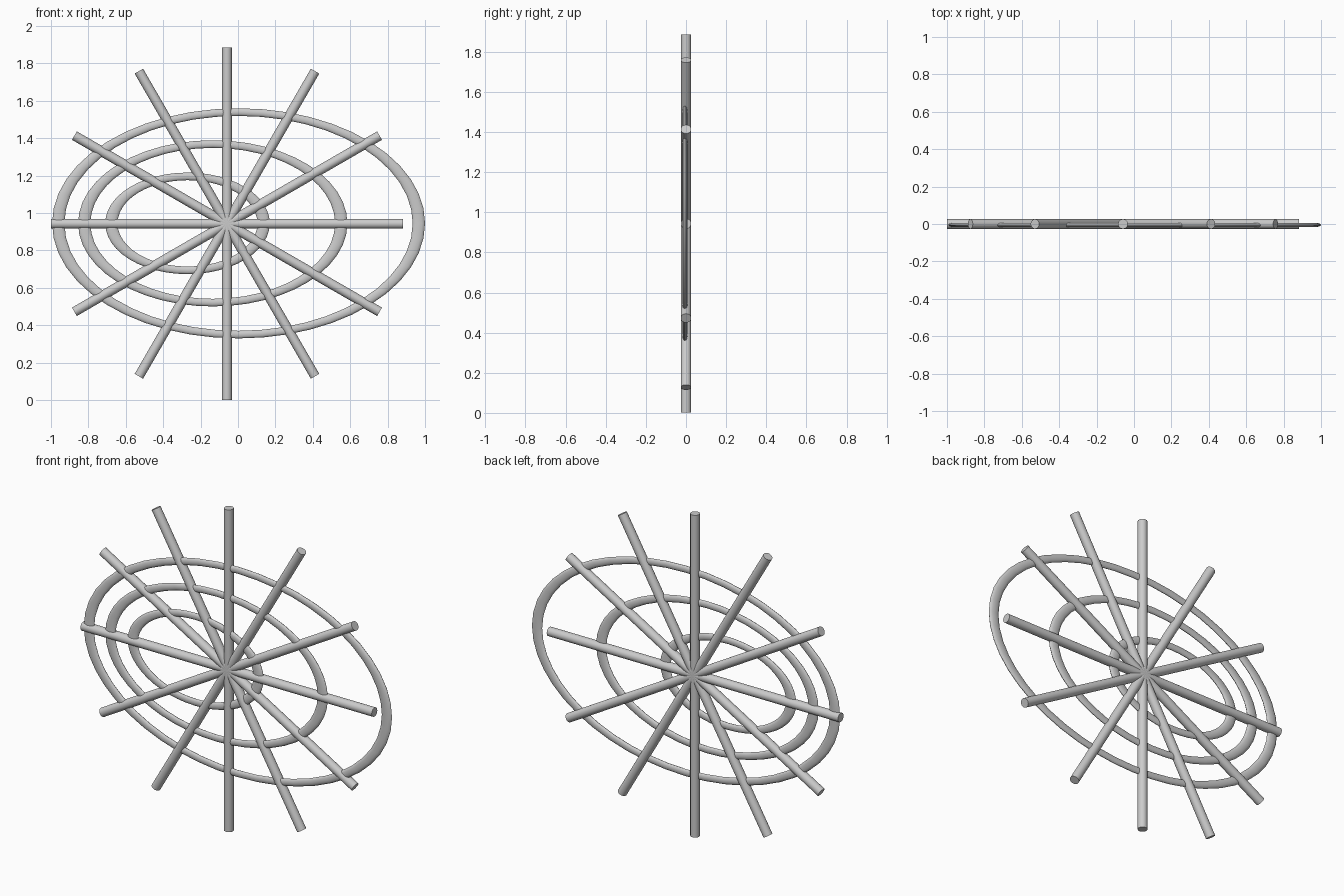
import bpy
from math import pi

if "Cube" in bpy.data.objects:
    bpy.data.objects.remove(bpy.data.objects["Cube"])

HUB_X, HUB_Z = -0.059, 0.943


def smooth():
    bpy.ops.object.shade_smooth_by_angle(angle=pi / 4)


# Six full-length bars crossing at the hub make twelve spokes
for i in range(6):
    bpy.ops.mesh.primitive_cylinder_add(
        vertices=24, radius=0.026, depth=1.884,
        location=(HUB_X, 0, HUB_Z), rotation=(0, i * pi / 6, 0))
    bpy.context.object.name = f"spoke_bar_{i + 1}"
    smooth()

# Flattened elliptical rings, drifting sideways as they shrink
rings = [("inner_ring", -0.27, 0.44), ("middle_ring", -0.135, 0.72), ("outer_ring", 0.003, 0.997)]
TUBE = 0.033
for name, x, outer in rings:
    bpy.ops.mesh.primitive_torus_add(
        major_radius=outer - TUBE, minor_radius=TUBE,
        major_segments=48, minor_segments=12,
        location=(x, -0.005, 0.945), rotation=(pi / 2, 0, 0))
    ring = bpy.context.object
    ring.name = name
    ring.scale = (1, 0.617, 0.35)
    bpy.ops.object.transform_apply(location=False, rotation=True, scale=True)
    smooth()
